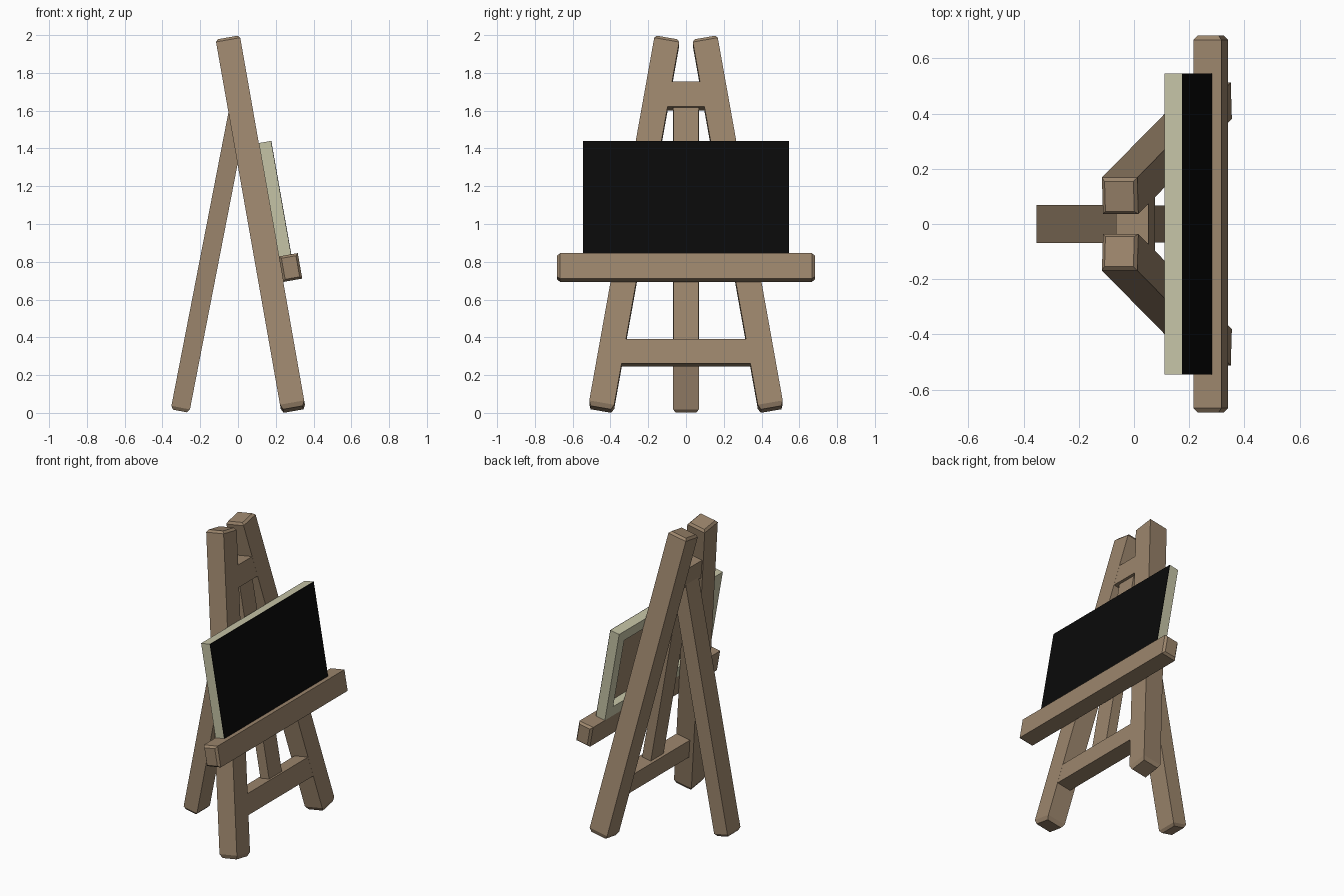
import bpy, bmesh
from math import radians
from mathutils import Matrix, Vector

if "Cube" in bpy.data.objects:
    bpy.data.objects.remove(bpy.data.objects["Cube"])


def material(name, rgb):
    m = bpy.data.materials.new(name)
    m.diffuse_color = (*rgb, 1)
    m.use_nodes = True
    m.node_tree.nodes["Principled BSDF"].inputs["Base Color"].default_value = m.diffuse_color
    return m


WOOD = material("wood", (0.33, 0.235, 0.15))
FRAME = material("frame_wood", (0.56, 0.55, 0.38))
BLACK = material("black_surface", (0.003, 0.003, 0.003))


def bar(name, size, matrix, mat, axis=2, chamfers=(0, 0)):
    """Box with chamfered ends along one axis: (low end, high end) heights."""
    bm = bmesh.new()
    bmesh.ops.create_cube(bm, size=1)
    low, high = chamfers
    for v in bm.verts:
        v.co = Vector(v.co[i] * size[i] for i in range(3))
        v.co[axis] += low if v.co[axis] < 0 else -high
    bm.normal_update()
    for sign, height in ((-1, low), (1, high)):
        if height:
            ends = [f for f in bm.faces if f.normal[axis] * sign > 0.9]
            bmesh.ops.inset_individual(bm, faces=ends, thickness=0.017, depth=height)
    mesh = bpy.data.meshes.new(name)
    bm.to_mesh(mesh)
    bm.free()
    mesh.materials.append(mat)
    ob = bpy.data.objects.new(name, mesh)
    ob.matrix_world = matrix
    bpy.context.collection.objects.link(ob)
    return ob


# Leaning plane of the easel: local x = forward, y = across, z = up the slope
LEAN = Matrix.Translation((0.296, 0, 0)) @ Matrix.Rotation(radians(-10), 4, 'Y')


def at(x, y, z):
    return LEAN @ Matrix.Translation((x, y, z))


# Front legs, splayed outwards
for side, label in ((1, "left"), (-1, "right")):
    bar("front_leg_" + label, (0.13, 0.134, 2.02),
        at(0, side * 0.275, 1.014) @ Matrix.Rotation(radians(10 * side), 4, 'X'),
        WOOD, chamfers=(0.025, 0.015))

# Cross bars and centre strut
bar("lower_cross_bar", (0.10, 0.76, 0.13), at(0.0145, 0, 0.32), WOOD)
bar("upper_cross_bar", (0.12, 0.26, 0.135), at(0.0045, 0, 1.702), WOOD)
bar("centre_strut", (0.065, 0.134, 1.36), at(0.015, 0, 1.01), WOOD)

# Back leg, leaning forward into the upper bar
bar("back_leg", (0.10, 0.136, 1.68),
    Matrix.Translation((-0.307, 0, 0.01)) @ Matrix.Rotation(radians(11), 4, 'Y')
    @ Matrix.Translation((0, 0, 0.84)), WOOD, chamfers=(0.018, 0))

# Tray
bar("tray", (0.102, 1.364, 0.137), at(0.116, 0, 0.761), WOOD, axis=1, chamfers=(0.015, 0.015))

# Board: open-backed frame, back panel and black front
W, LOW, HIGH, EDGE = 1.09, 0.829, 1.439, 0.07
MID = (LOW + HIGH) / 2
for side, label in ((1, "left"), (-1, "right")):
    bar("board_side_" + label, (0.064, EDGE, HIGH - LOW),
        at(0.097, side * (W - EDGE) / 2, MID), FRAME)
for z, label in ((LOW + EDGE / 2, "bottom"), (HIGH - EDGE / 2, "top")):
    bar("board_rail_" + label, (0.064, W - 2 * EDGE, EDGE), at(0.097, 0, z), FRAME)
bar("board_back_panel", (0.012, W - 2 * EDGE, HIGH - LOW - 2 * EDGE), at(0.122, 0, MID), WOOD)
bar("board_front", (0.003, W, HIGH - LOW), at(0.1305, 0, MID), BLACK)
